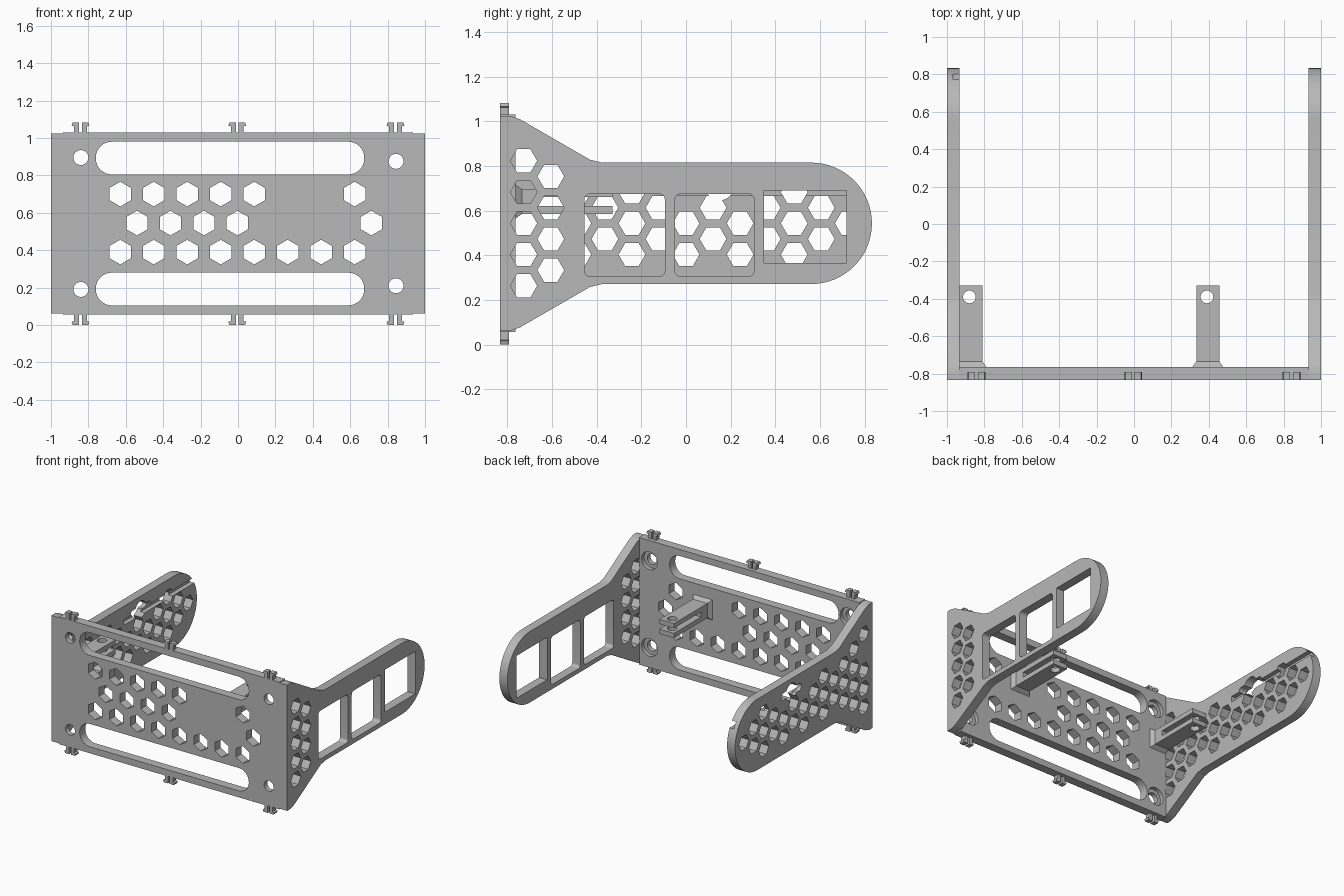
import bpy, bmesh
from math import sin, cos, pi, radians
from mathutils import Matrix

cube = bpy.data.objects.get("Cube")
if cube:
    bpy.data.objects.remove(cube, do_unlink=True)

grey = bpy.data.materials.new("plain grey")
grey.use_nodes = True
colour = (0.48, 0.48, 0.48, 1)
grey.diffuse_color = colour
grey.node_tree.nodes["Principled BSDF"].inputs["Base Color"].default_value = colour

# Drawing planes: local x, y and thickness direction
FRONT = Matrix(((1, 0, 0), (0, 0, -1), (0, 1, 0))).to_4x4()
SIDE = Matrix(((0, 0, 1), (1, 0, 0), (0, 1, 0))).to_4x4()
FLAT = Matrix.Identity(4)


def ring(u, v, r, n=32, start=0.0):
    return [(u + r * cos(start + 2 * pi * i / n), v + r * sin(start + 2 * pi * i / n))
            for i in range(n)]


def rounded(u0, u1, v0, v1, r, n=8):
    pts = []
    corners = ((u1 - r, v1 - r), (u0 + r, v1 - r), (u0 + r, v0 + r), (u1 - r, v0 + r))
    for k, (u, v) in enumerate(corners):
        for i in range(n + 1):
            a = pi / 2 * (k + i / n)
            pts.append((u + r * cos(a), v + r * sin(a)))
    return pts


def rect(u0, u1, v0, v1):
    return [(u0, v0), (u1, v0), (u1, v1), (u0, v1)]


def panel(name, plane, low, high, outline, holes=()):
    """Extrude a flat outline with holes between two depths."""
    curve = bpy.data.curves.new(name, "CURVE")
    curve.dimensions = "2D"
    curve.fill_mode = "BOTH"
    curve.extrude = (high - low) / 2
    for loop in [outline, *holes]:
        spline = curve.splines.new("POLY")
        spline.points.add(len(loop) - 1)
        for point, (u, v) in zip(spline.points, loop):
            point.co = (u, v, 0, 1)
        spline.use_cyclic_u = True
    temp = bpy.data.objects.new("temp", curve)
    bpy.context.collection.objects.link(temp)
    bpy.context.view_layer.update()
    mesh = bpy.data.meshes.new_from_object(
        temp.evaluated_get(bpy.context.evaluated_depsgraph_get()))
    bpy.data.objects.remove(temp, do_unlink=True)
    bm = bmesh.new()
    bm.from_mesh(mesh)
    bmesh.ops.remove_doubles(bm, verts=bm.verts, dist=0.0001)
    bmesh.ops.transform(bm, verts=bm.verts,
                        matrix=plane @ Matrix.Translation((0, 0, (low + high) / 2)))
    bmesh.ops.recalc_face_normals(bm, faces=bm.faces)
    bm.to_mesh(mesh)
    bm.free()
    mesh.materials.clear()
    mesh.materials.append(grey)
    obj = bpy.data.objects.new(name, mesh)
    bpy.context.collection.objects.link(obj)
    return obj


def activate(obj):
    bpy.ops.object.select_all(action="DESELECT")
    obj.select_set(True)
    bpy.context.view_layer.objects.active = obj


def cut(obj, cutter):
    cutter.hide_render = True
    activate(obj)
    mod = obj.modifiers.new("cut", "BOOLEAN")
    mod.operation = "DIFFERENCE"
    mod.solver = "EXACT"
    mod.object = cutter
    bpy.ops.object.modifier_apply(modifier=mod.name)
    bpy.data.objects.remove(cutter, do_unlink=True)


# Front plate with long slots, screw holes and hexagons
BACK = -0.765
screws = [(-0.84, 0.895), (0.845, 0.875), (-0.84, 0.19), (0.845, 0.21)]
rows = {0.70: (-3.5, -2.5, -1.5, -0.5, 0.5, 3.5),
        0.545: (-3, -2, -1, 0, 4),
        0.39: [i - 3.5 for i in range(8)]}
holes = [ring(0.179 * k - 0.003, z, 0.066, 6, pi / 2) for z, ks in rows.items() for k in ks]
holes += [rounded(-0.76, 0.675, z, z + 0.175, 0.085) for z in (0.105, 0.805)]
holes += [ring(x, z, 0.04) for x, z in screws]
plate = panel("front_plate", FRONT, -BACK, 0.833, rect(-0.935, 0.935, 0.055, 1.03), holes)
for x, z in screws:
    cut(plate, panel("counterbore", FRONT, 0.7, 0.795, ring(x, z, 0.068)))

# Side arm outline: flared root and round tip
MID = 0.543
upper = [(-0.833, 1.025), (-0.79, 1.025), (-0.745, 1.01), (-0.43, 0.828), (-0.375, 0.815)]
tip = [(0.561 + 0.272 * sin(a), MID + 0.272 * cos(a))
       for a in (pi * i / 32 for i in range(33))]
arm = upper + tip + [(y, 2 * MID - z) for y, z in reversed(upper)]


def comb(column, z):
    return ring(-0.727 + 0.1212 * column, z, 0.06, 6)


root = [comb(0, MID + 0.14 * k) for k in range(-2, 3)]
root += [comb(1, MID + 0.14 * (k + 0.5)) for k in range(-2, 2)]

# Left arm with three windows
windows = [rounded(-0.455, -0.095, 0.305, 0.675, 0.025),
           rounded(-0.05, 0.305, 0.305, 0.675, 0.025),
           rect(0.35, 0.72, 0.365, 0.69)]
panel("left_arm", SIDE, 0.932, 1.0, arm, root + windows)

# Right arm with honeycomb, cable groove and keyhole
cells = [c for i, c in enumerate(root) if i != 3]
for col in range(2, 13):
    if col % 2:
        cells += [comb(col, MID + s * 0.07) for s in (-1, 1)]
    else:
        cells.append(comb(col, MID))
        if col < 12:
            cells.append(comb(col, MID - 0.14))
        if col in (2, 4, 10):
            cells.append(comb(col, MID + 0.14))
right_arm = panel("right_arm", SIDE, -1.0, -0.932, arm, cells)
cut(right_arm, panel("groove", SIDE, -0.967, -0.9, rect(-0.05, 0.9, 0.668, 0.712)))
cut(right_arm, panel("keyhole", SIDE, -1.1, -0.9, ring(0.15, 0.712, 0.066)))
cut(right_arm, panel("keyhole_slot", SIDE, -1.1, -0.9,
                     rounded(0.03, 0.27, 0.685, 0.74, 0.025)))

# Forked brackets behind the front plate
for name, x0, x1 in (("right", -0.933, -0.81), ("centre", 0.333, 0.456)):
    hole = ring(-0.88 if x0 < 0 else 0.39, -0.39, 0.034)
    for part, z in (("lower", 0.585), ("upper", 0.66)):
        panel(f"{name}_{part}_prong", FLAT, z, z + 0.036, rect(x0, x1, -0.66, -0.33), [hole])
    panel(f"{name}_bracket_base", FLAT, 0.585, 0.696, rect(x0, x1, BACK - 0.01, -0.66))
    foot = panel(f"{name}_bracket_foot", FRONT, 0.735, -BACK + 0.005,
                 rect(x0 - (0.025 if x0 > 0 else 0), x1 + 0.025, 0.56, 0.721))
    for v in foot.data.vertices:
        if v.co.y > -0.75:
            v.co.x = min(max(v.co.x, x0), x1)
            v.co.z = min(max(v.co.z, 0.585), 0.696)

# Split snap clips along the top and bottom edges
hook = [(0.007, -0.01), (0.034, -0.01), (0.034, 0.032), (0.048, 0.036),
        (0.042, 0.052), (0.007, 0.052)]
for edge, base, up in (("top", 1.03, 1), ("bottom", 0.053, -1)):
    for place, x in (("right", -0.842), ("middle", -0.004), ("left", 0.842)):
        for side in (-1, 1):
            panel(f"{edge}_{place}_clip", FRONT, 0.792, 0.833,
                  [(x + side * u, base + up * v) for u, v in hook])

# Smooth the curved walls, keep the edges sharp
for obj in [o for o in bpy.context.scene.objects if o.type == "MESH" and grey.name in o.data.materials]:
    activate(obj)
    bpy.ops.object.shade_smooth_by_angle(angle=radians(25))
